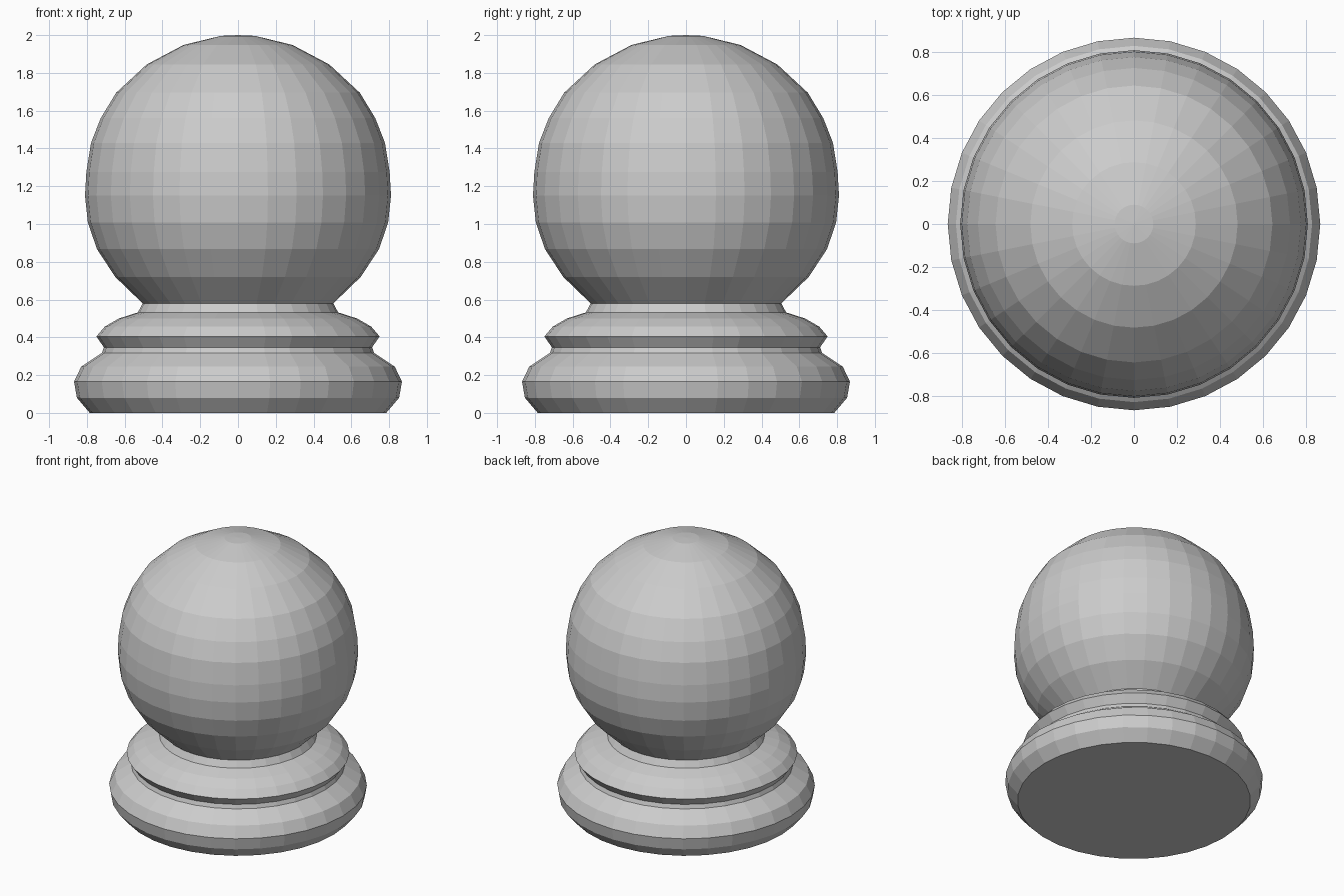
import bpy, bmesh
from math import cos, sin, tau

if "Cube" in bpy.data.objects:
    bpy.data.objects.remove(bpy.data.objects["Cube"])

SIDES = 32


def lathe(name, profile):
    """Revolve a (radius, z) profile around z; radius 0 makes a pole."""
    bm = bmesh.new()
    rings = []
    for r, z in profile:
        if r == 0:
            rings.append([bm.verts.new((0, 0, z))] * SIDES)
        else:
            rings.append([bm.verts.new((r * cos(tau * i / SIDES), r * sin(tau * i / SIDES), z))
                          for i in range(SIDES)])
    for low, high in zip(rings, rings[1:]):
        for i in range(SIDES):
            j = (i + 1) % SIDES
            corners = [low[i], low[j], high[j], high[i]]
            bm.faces.new(list(dict.fromkeys(corners)))
    # flat underside
    bm.faces.new(rings[0][::-1])
    bmesh.ops.recalc_face_normals(bm, faces=bm.faces)
    mesh = bpy.data.meshes.new(name)
    bm.to_mesh(mesh)
    bm.free()
    obj = bpy.data.objects.new(name, mesh)
    bpy.context.collection.objects.link(obj)
    return obj


# base mouldings, neck and ball in one turned profile
base = [(0.785, 0), (0.853, 0.08), (0.868, 0.165), (0.83, 0.245), (0.72, 0.318),
        (0.71, 0.347)]
collar = [(0.75, 0.405), (0.705, 0.457), (0.63, 0.5), (0.53, 0.532), (0.505, 0.58)]
ball = [(0.65, 0.72), (0.747, 0.868), (0.795, 1.008), (0.81, 1.15), (0.803, 1.275),
        (0.778, 1.43), (0.727, 1.56), (0.645, 1.695), (0.483, 1.845), (0.288, 1.948),
        (0.09, 1.996), (0, 2.0)]
lathe("ball_finial", base + collar + ball)
